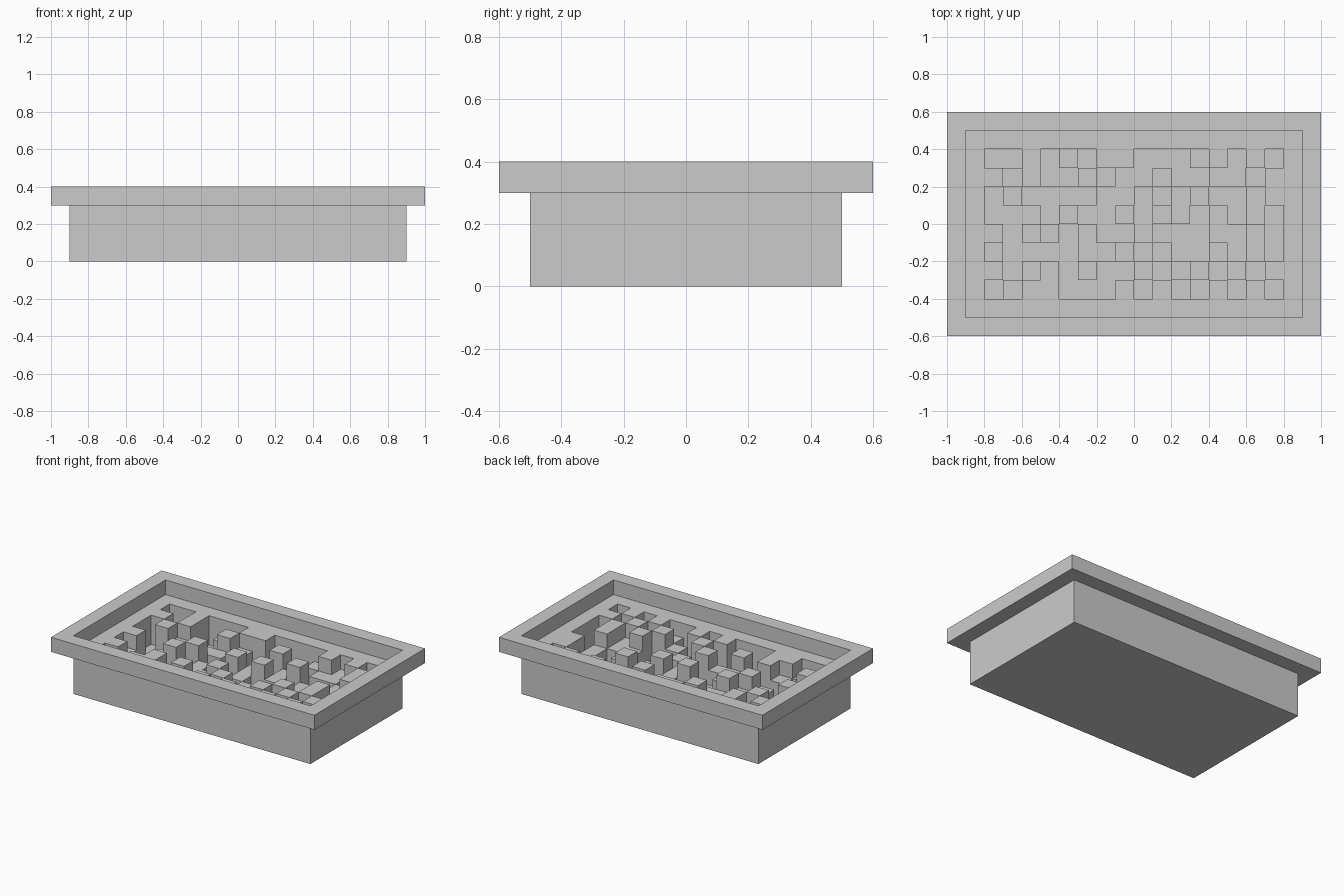
import bpy, bmesh

if "Cube" in bpy.data.objects:
    bpy.data.objects.remove(bpy.data.objects["Cube"])

CELL = 0.1

# Column heights in cells, back row first (3 = level with the ledge)
PIT = [
    "1131213311123231",
    "3231132113112213",
    "1322221121231123",
    "1112311323212121",
    "3123121121112231",
    "2111122312113231",
    "3123131131231323",
    "1233111323123231",
]


def finish(name, bm):
    bmesh.ops.remove_doubles(bm, verts=bm.verts, dist=1e-4)
    bmesh.ops.recalc_face_normals(bm, faces=bm.faces)
    mesh = bpy.data.meshes.new(name)
    bm.to_mesh(mesh)
    bm.free()
    obj = bpy.data.objects.new(name, mesh)
    bpy.context.collection.objects.link(obj)
    return obj


def quad(bm, *points):
    bm.faces.new([bm.verts.new(p) for p in points])


# Tray body: a block with a ledge and a stepped pit of square columns
rows = ["3" * 18] + ["3" + r + "3" for r in PIT] + ["3" * 18]
NX, NY = 18, 10


def level(i, j):
    if 0 <= i < NX and 0 <= j < NY:
        return int(rows[j][i]) * CELL
    return 0.0


bm = bmesh.new()
for j in range(-1, NY):
    for i in range(-1, NX):
        x0, y1 = -0.9 + i * CELL, 0.5 - j * CELL
        x1, y0 = x0 + CELL, y1 - CELL
        z = level(i, j)
        if i >= 0 and j >= 0:
            for h in (z, 0.0):
                quad(bm, (x0, y0, h), (x1, y0, h), (x1, y1, h), (x0, y1, h))
        # Walls towards the right and front neighbours, one cell high each
        for n, a, b in ((level(i + 1, j), (x1, y0), (x1, y1)),
                        (level(i, j + 1), (x0, y0), (x1, y0))):
            lo, hi = sorted((round(z / CELL), round(n / CELL)))
            for k in range(lo, hi):
                quad(bm, (*a, k * CELL), (*b, k * CELL),
                     (*b, (k + 1) * CELL), (*a, (k + 1) * CELL))
finish("tray_body", bm)

# Rim: a flat rectangular frame around the top
bm = bmesh.new()
signs = [(-1, -1), (1, -1), (1, 1), (-1, 1)]
for k in range(4):
    (ax, ay), (bx, by) = signs[k], signs[(k + 1) % 4]
    section = [(1.0, 0.6, 0.3), (1.0, 0.6, 0.4), (0.9, 0.5, 0.4), (0.9, 0.5, 0.3)]
    for s in range(4):
        p, q = section[s], section[(s + 1) % 4]
        quad(bm, (ax * p[0], ay * p[1], p[2]), (bx * p[0], by * p[1], p[2]),
             (bx * q[0], by * q[1], q[2]), (ax * q[0], ay * q[1], q[2]))
finish("rim", bm)
